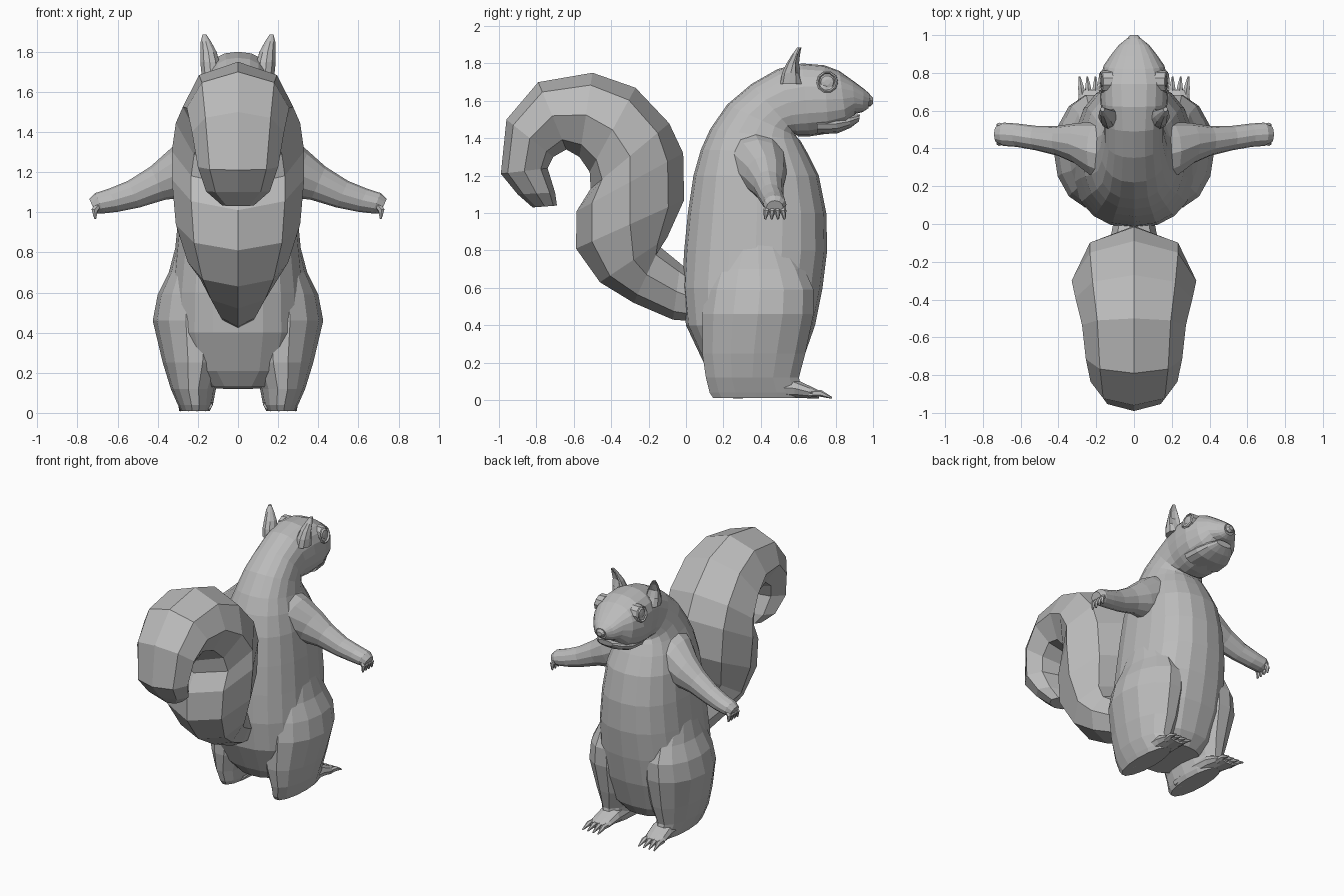
import bpy, bmesh, math
from mathutils import Vector as V

fur = bpy.data.materials.new("grey fur")
fur.diffuse_color = (0.5, 0.5, 0.5, 1)


def ring(c, u, v, n, dent=0, p=1):
    """Elliptical ring round c with half axes u and v; dent pulls the +v side inwards, p < 1 squares it."""
    out = []
    for i in range(n):
        a = 2 * math.pi * i / n
        co, s = (math.copysign(abs(t) ** p, t) for t in (math.cos(a), math.sin(a)))
        out.append(V(c) + V(u) * co + V(v) * (s - dent * max(0, s) ** 2))
    return out


def build(name, chains, mirror=False):
    """Skin each chain of rings, close its ends, and optionally mirror in x."""
    bm = bmesh.new()
    for rings in chains:
        vs = [[bm.verts.new(q) for q in r] for r in rings]
        n = len(vs[0])
        for a, b in zip(vs, vs[1:]):
            for i in range(n):
                j = (i + 1) % n
                bm.faces.new((a[i], a[j], b[j], b[i]))
        bm.faces.new(vs[0][::-1])
        bm.faces.new(vs[-1])
    bmesh.ops.recalc_face_normals(bm, faces=bm.faces)
    me = bpy.data.meshes.new(name)
    bm.to_mesh(me)
    bm.free()
    me.materials.append(fur)
    ob = bpy.data.objects.new(name, me)
    bpy.context.collection.objects.link(ob)
    if mirror:
        ob.modifiers.new("mirror", 'MIRROR').use_mirror_merge = False
    return ob


def spine(rows, n, p=1):
    """Rings spanning two side-view points (y, z) with a half width."""
    return [ring((0, (y0 + y1) / 2, (z0 + z1) / 2), (w, 0, 0),
                 (0, (y1 - y0) / 2, (z1 - z0) / 2), n, 0, p)
            for y0, z0, y1, z1, w in rows]


def taper(points, n=6):
    """Thin digit running through (x, y, z, radius)."""
    ps = [V(q[:3]) for q in points]
    d = (ps[-1] - ps[0]).normalized()
    u = d.cross(V((1, 0, 0)) if abs(d.x) < 0.7 else V((0, 1, 0))).normalized()
    w = d.cross(u)
    return [ring(q, u * r[3], w * r[3], n) for q, r in zip(ps, points)]


# torso, neck and head in one skin
build("body_and_head", [spine([
    (.15, .13, .56, .12, .18), (.09, .21, .62, .2, .29), (.00, .40, .69, .4, .34),
    (-.02, .60, .73, .6, .335), (-.01, .80, .755, .8, .315), (.01, 1.0, .75, 1.0, .295),
    (.04, 1.2, .71, 1.2, .27), (.08, 1.34, .65, 1.32, .235), (.13, 1.45, .61, 1.39, .20),
    (.22, 1.58, .59, 1.41, .178), (.35, 1.69, .585, 1.42, .16), (.49, 1.77, .60, 1.41, .16),
    (.62, 1.80, .66, 1.41, .178), (.74, 1.79, .76, 1.425, .185), (.82, 1.76, .86, 1.46, .16),
    (.89, 1.71, .905, 1.53, .12), (.95, 1.665, .945, 1.54, .08), (.985, 1.635, .975, 1.56, .04),
], 20, .85)])

# lower jaw, leaving a thin mouth gap under the snout
build("lower_jaw", [spine([
    (.70, 1.53, .70, 1.42, .15), (.80, 1.53, .81, 1.425, .14),
    (.87, 1.525, .88, 1.455, .11), (.93, 1.528, .925, 1.49, .06)], 14, .85)])

# nose
build("nose", [spine([
    (.96, 1.63, .96, 1.57, .03), (.985, 1.632, .985, 1.57, .034), (1.0, 1.615, 1.0, 1.585, .02)], 8)])

# eyes and their rims, nearly flush with the head
build("eye", [[ring((x, .755, 1.70), (0, r, 0), (0, 0, r), 10)
               for x, r in ((.12, .045), (.160, .045), (.172, .035), (.177, .015))]], True)
build("eye_rim", [[ring((x - .02 * (k > 0), .755, 1.70), (-.012 * (k > 0), r, 0), (-.01, 0, r), 10)
                   for x, r, k in ((.12, .06, 0), (.172, .058, 0), (.178, .05, 0), (.166, .042, 0))]], True)

# cupped ears
build("ear", [[ring((x, y, z), (rx, -rx * .3, 0), (rx * .3, ry, 0), 10, d)
               for x, y, z, rx, ry, d in (
                   (.135, .565, 1.69, .047, .06, 0), (.14, .575, 1.75, .048, .06, .6),
                   (.147, .585, 1.80, .040, .046, 1.1), (.16, .598, 1.85, .026, .028, 1.1),
                   (.167, .607, 1.885, .01, .012, 0))]], True)

# arms, widening into the shoulders
build("arm", [[ring((x, y, z), (-rz * .4, 0, -rz * .92), (0, ry, 0), 12)
               for x, y, z, ry, rz in (
                   (.08, .36, 1.29, .19, .17), (.19, .385, 1.25, .155, .155),
                   (.30, .425, 1.19, .11, .125), (.40, .44, 1.145, .08, .09),
                   (.52, .455, 1.09, .065, .072), (.62, .47, 1.06, .062, .062),
                   (.69, .475, 1.045, .062, .055), (.725, .475, 1.03, .045, .04))]], True)
build("fingers", [taper([(.69, .475 + d * .8, 1.04, .02), (.715, .475 + d, 1.01, .017),
                         (.712, .475 + d * 1.15, .968, .006)])
                  for d in (-.045, -.015, .015, .045)], True)

# haunches and lower legs, flush with the belly
build("hind_leg", [[ring(((a + b) / 2, (y0 + y1) / 2, z), ((b - a) / 2, 0, 0),
                         (0, (y1 - y0) / 2, 0), 14)
                    for z, y0, y1, a, b in (
                        (.01, .14, .62, .14, .285), (.04, .12, .63, .125, .30),
                        (.12, .10, .61, .11, .335), (.25, .08, .645, .05, .375),
                        (.46, .08, .69, .0, .425), (.59, .10, .69, .02, .40),
                        (.70, .14, .64, .08, .345), (.84, .22, .55, .15, .308))]], True)

# feet and toes
build("foot", [[ring((x, y, h / 2 + .008), (w, 0, 0), (0, 0, h / 2), 10)
                for x, y, w, h in (
                    (.20, .25, .075, .06), (.205, .45, .08, .12), (.21, .58, .08, .11),
                    (.218, .66, .078, .07), (.222, .71, .066, .045))]], True)
build("toes", [taper([(.22 + d, .66, .035, .021), (.223 + d * 1.1, .72, .036, .018),
                      (.226 + d * 1.2, .78, .012, .005)])
               for d in (-.052, -.018, .018, .052)], True)

# curled eight-sided tail
build("tail", [spine([
    (.06, .42, .05, .66, .10), (-.07, .43, -.03, .73, .12), (-.28, .52, -.14, .82, .19),
    (-.46, .63, -.10, .87, .25), (-.588, .81, -.01, 1.07, .31), (-.585, 1.01, -.015, 1.32, .33),
    (-.51, 1.13, -.09, 1.48, .33), (-.515, 1.22, -.27, 1.67, .31), (-.57, 1.30, -.50, 1.75, .275),
    (-.64, 1.34, -.79, 1.70, .255), (-.71, 1.30, -.96, 1.50, .23), (-.74, 1.24, -.99, 1.21, .20),
    (-.70, 1.11, -.90, 1.10, .16), (-.69, 1.04, -.82, 1.03, .08)], 8)])
